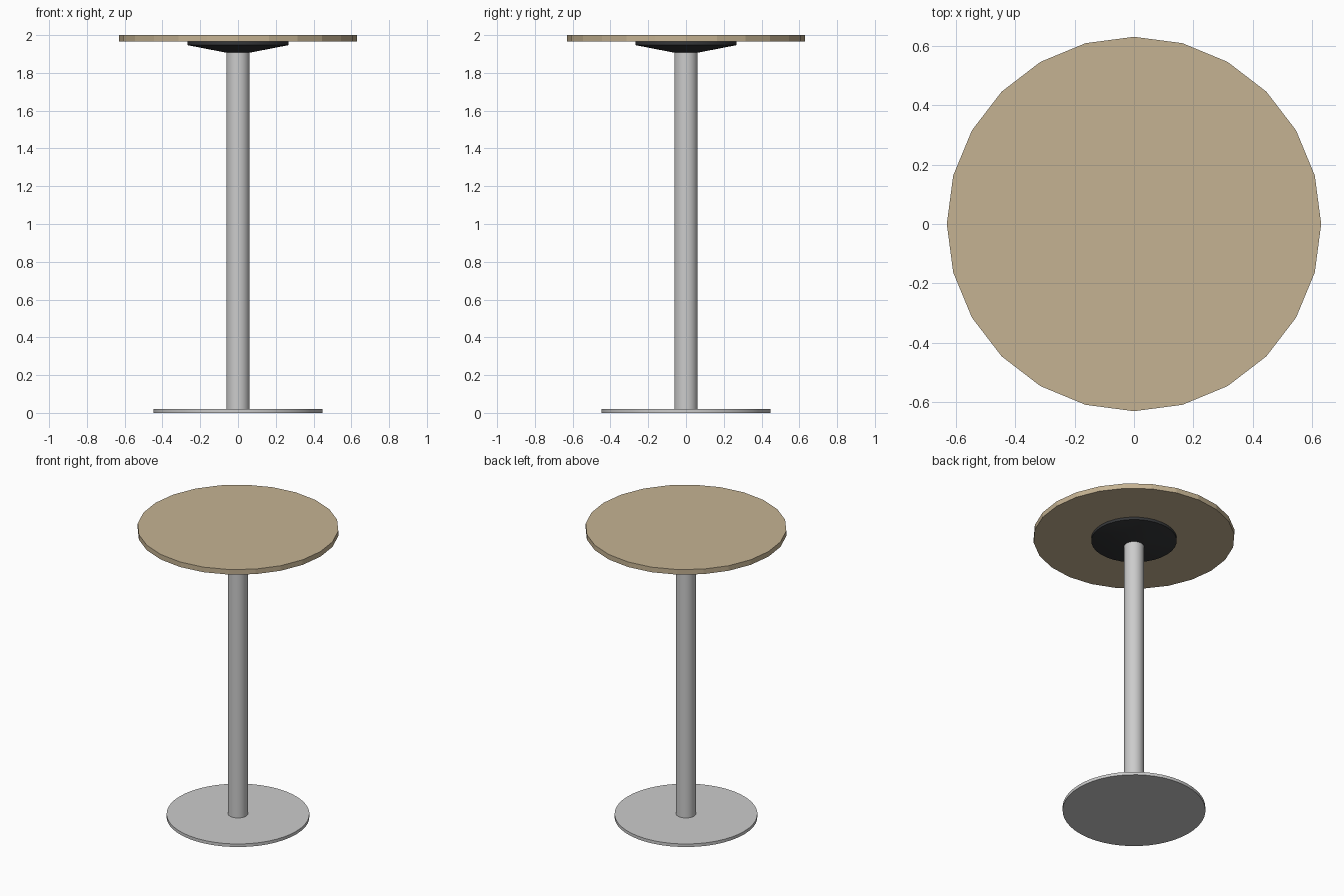
import bpy, bmesh, math

if "Cube" in bpy.data.objects:
    bpy.data.objects.remove(bpy.data.objects["Cube"])


def material(name, rgb):
    m = bpy.data.materials.new(name)
    m.diffuse_color = (*rgb, 1)
    m.use_nodes = True
    m.node_tree.nodes["Principled BSDF"].inputs["Base Color"].default_value = m.diffuse_color
    return m


def turned(name, profile, sides, mat=None, smooth=True):
    """Closed solid of revolution about z from (radius, z) points, bottom to top."""
    bm = bmesh.new()
    rings = [[bm.verts.new((r * math.cos(2 * math.pi * i / sides),
                            r * math.sin(2 * math.pi * i / sides), z))
              for i in range(sides)] for r, z in profile]
    for lo, hi in zip(rings, rings[1:]):
        for i in range(sides):
            j = (i + 1) % sides
            bm.faces.new((lo[i], lo[j], hi[j], hi[i]))
    bm.faces.new(rings[0][::-1])
    bm.faces.new(rings[-1])
    mesh = bpy.data.meshes.new(name)
    bm.to_mesh(mesh)
    bm.free()
    ob = bpy.data.objects.new(name, mesh)
    bpy.context.collection.objects.link(ob)
    if mat:
        mesh.materials.append(mat)
    if smooth:
        bpy.ops.object.select_all(action='DESELECT')
        ob.select_set(True)
        bpy.context.view_layer.objects.active = ob
        bpy.ops.object.shade_smooth_by_angle(angle=math.radians(14))
    return ob


wood = material("wood", (0.56, 0.45, 0.29))
black = material("black_metal", (0.035, 0.037, 0.04))

# Floor plate and column
turned("base_plate", [(0.447, 0), (0.447, 0.021)], 48)
turned("column", [(0.062, 0.021), (0.062, 1.907)], 32)

# Tapered support under the top
turned("top_support", [(0.062, 1.907), (0.268, 1.947), (0.268, 1.965)], 32, black)

# Faceted round table top
turned("table_top", [(0.63, 1.965), (0.63, 2.0)], 24, wood, smooth=False)
